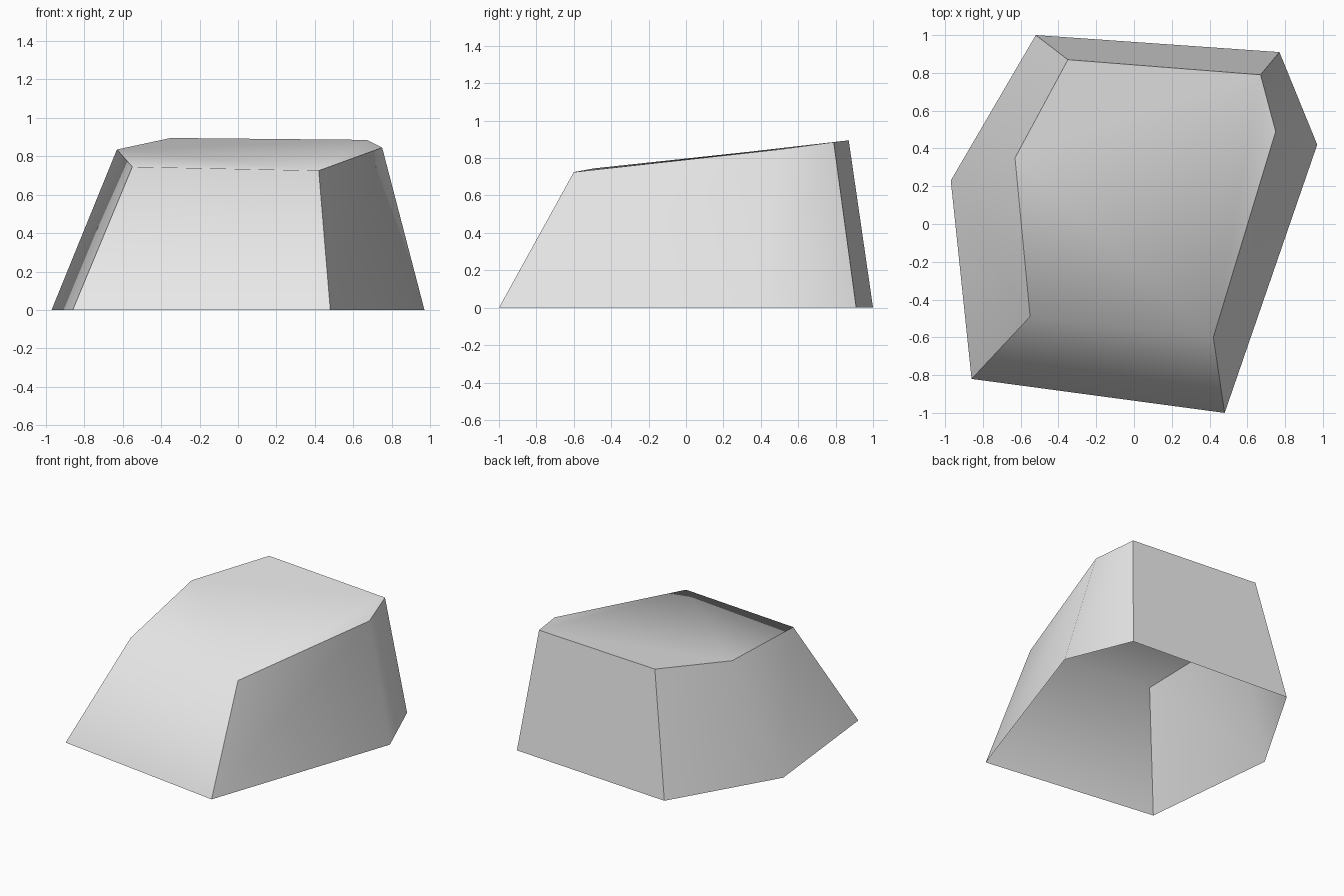
import bpy
import bmesh

cube = bpy.data.objects.get("Cube")
if cube:
    bpy.data.objects.remove(cube, do_unlink=True)

# Single stone colour
grey = bpy.data.materials.new("light_grey")
grey.use_nodes = True
colour = (0.8, 0.8, 0.8, 1)
grey.diffuse_color = colour
grey.node_tree.nodes["Principled BSDF"].inputs["Base Color"].default_value = colour

# Footprint and crown corners, counter-clockwise from the front right
base = [(-0.86, -0.82), (0.48, -1.0), (0.97, 0.42),
        (0.77, 0.91), (-0.52, 1.0), (-0.97, 0.23)]
crown = [(-0.55, -0.49, 0.745), (0.42, -0.60, 0.725), (0.75, 0.49, 0.845),
         (0.67, 0.79, 0.885), (-0.35, 0.87, 0.895), (-0.63, 0.35, 0.835)]

# Sloping walls and a top, left open underneath
bm = bmesh.new()
low = [bm.verts.new((x, y, 0)) for x, y in base]
high = [bm.verts.new(p) for p in crown]
count = len(low)
for i in range(count):
    j = (i + 1) % count
    bm.faces.new((low[i], low[j], high[j], high[i]))
bm.faces.new(high)

# Crisp edges, except the front brow and the middle fold of each flank
for face in bm.faces:
    face.smooth = True
soft = [(high[0], high[1]), (low[2], high[2]), (low[5], high[5])]
soft_edges = [bm.edges.get(pair) for pair in soft]
for edge in bm.edges:
    edge.smooth = edge in soft_edges

mesh = bpy.data.meshes.new("rock_shell")
bm.to_mesh(mesh)
bm.free()
mesh.materials.append(grey)
rock = bpy.data.objects.new("rock_shell", mesh)
bpy.context.collection.objects.link(rock)
